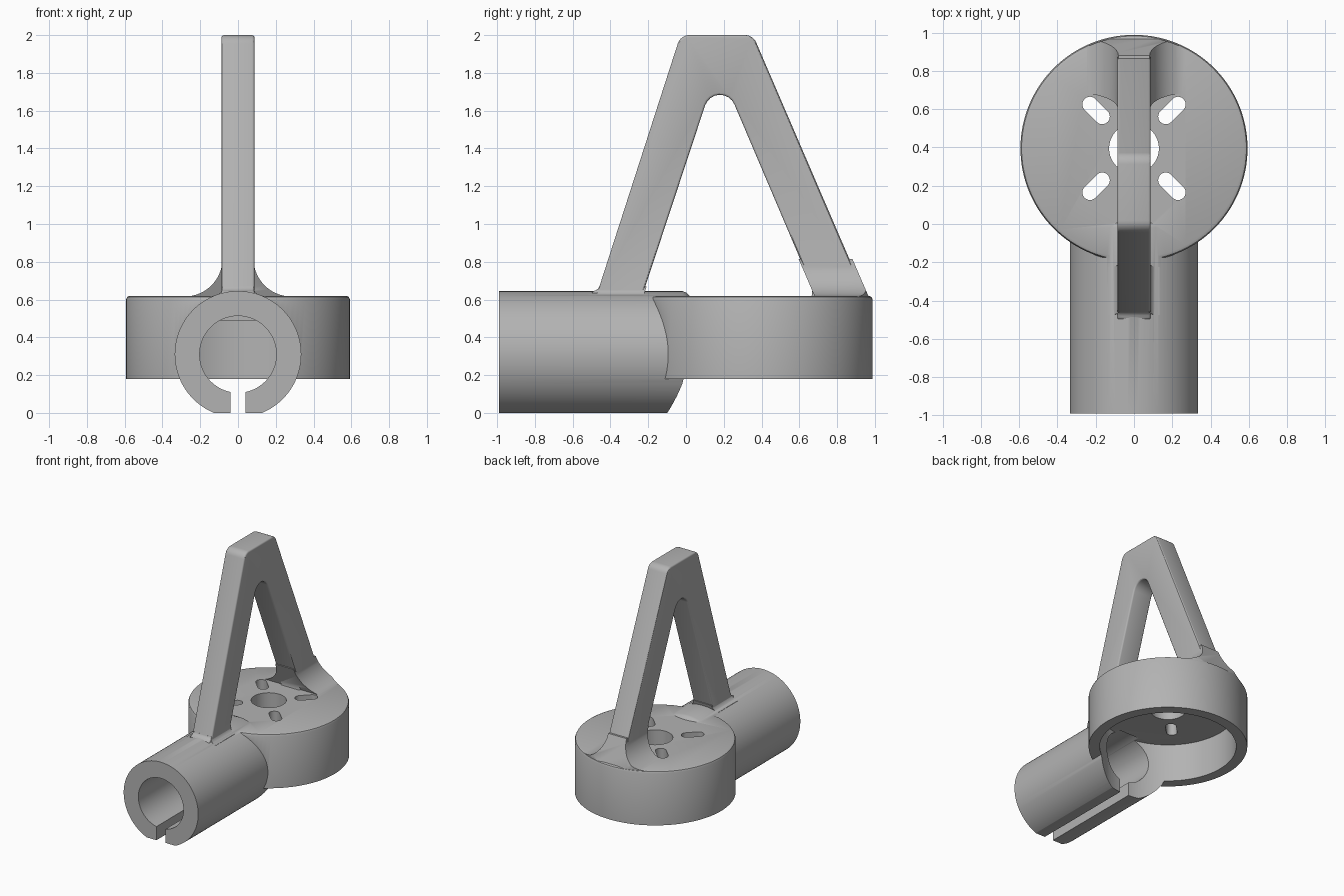
import bpy, bmesh
from math import sin, cos, pi, radians
from mathutils import Vector, Matrix

cube = bpy.data.objects.get("Cube")
if cube:
    bpy.data.objects.remove(cube, do_unlink=True)

CUP_Y, TUBE_Z, PLATE_Z = 0.395, 0.31, 0.62
LEG_HALF = 0.087

grey = bpy.data.materials.new("matte grey")
grey.use_nodes = True
grey.diffuse_color = (0.45, 0.45, 0.45, 1)
grey.node_tree.nodes["Principled BSDF"].inputs["Base Color"].default_value = grey.diffuse_color


def finish(name, bm):
    bmesh.ops.recalc_face_normals(bm, faces=bm.faces[:])
    mesh = bpy.data.meshes.new(name)
    bm.to_mesh(mesh)
    bm.free()
    mesh.materials.append(grey)
    ob = bpy.data.objects.new(name, mesh)
    bpy.context.collection.objects.link(ob)
    return ob


def loft(name, rings):
    """Capped skin through rings with equal point counts."""
    bm = bmesh.new()
    rows = [[bm.verts.new(p) for p in ring] for ring in rings]
    n = len(rows[0])
    for a, b in zip(rows, rows[1:]):
        for i in range(n):
            j = (i + 1) % n
            bm.faces.new((a[i], a[j], b[j], b[i]))
    bm.faces.new(rows[0])
    bm.faces.new(rows[-1])
    return finish(name, bm)


def turned(name, profile, centre, along_y=False, sides=128):
    """Solid of revolution from (radius, height) pairs, about z or y."""
    rings = []
    for r, h in profile:
        ring = []
        for i in range(sides):
            c, s = r * cos(2 * pi * i / sides), r * sin(2 * pi * i / sides)
            ring.append(Vector((c, h, s) if along_y else (c, s, h)) + Vector(centre))
        rings.append(ring)
    return loft(name, rings)


def box(name, lo, hi):
    return loft(name, [[(lo[0], lo[1], z), (hi[0], lo[1], z), (hi[0], hi[1], z), (lo[0], hi[1], z)]
                       for z in (lo[2], hi[2])])


def rounded(corners, steps=8):
    """Round each (y, z, radius) corner of a closed outline with an arc."""
    out = []
    for i, (y, z, r) in enumerate(corners):
        p = Vector((y, z))
        if r == 0:
            out.append(p)
            continue
        a = (Vector(corners[i - 1][:2]) - p).normalized()
        b = (Vector(corners[(i + 1) % len(corners)][:2]) - p).normalized()
        half = a.angle(b) / 2
        centre = p + (a + b).normalized() * r / sin(half)
        start = p + a * r / (sin(half) / cos(half)) - centre
        sweep = (pi - 2 * half) * (1 if a.x * b.y - a.y * b.x < 0 else -1)
        for k in range(steps + 1):
            out.append(centre + Matrix.Rotation(sweep * k / steps, 2) @ start)
    return out


def apply(ob, mod):
    with bpy.context.temp_override(object=ob, active_object=ob, selected_objects=[ob]):
        bpy.ops.object.modifier_apply(modifier=mod.name)


def boolean(ob, other, operation, keep=False):
    mod = ob.modifiers.new("bool", 'BOOLEAN')
    mod.operation, mod.object, mod.solver = operation, other, 'EXACT'
    apply(ob, mod)
    if not keep:
        bpy.data.objects.remove(other, do_unlink=True)


def leg_fillet(name, front, back, base, radius, steps=10):
    """Concave flare on both sides of a leg; front/back are (y, slope) lines."""
    half = []
    for k in range(steps + 1):
        t = pi / 2 * k / steps
        half.append((LEG_HALF - 0.005 + radius * (1 - sin(t)), base + radius * (1 - cos(t))))
    half = [(half[0][0], base - 0.05)] + half
    outline = half + [(-x, z) for x, z in reversed(half)]
    return loft(name, [[(x, y + m * (z - PLATE_Z), z) for x, z in outline] for y, m in (front, back)])


# Round cup with a softened top rim
bracket = turned("mount_bracket", [(0.593, 0.18), (0.593, 0.6), (0.587, 0.614), (0.573, PLATE_Z)],
                 (0, CUP_Y, 0))

# Horizontal clamp tube running into the cup
tube = turned("clamp_tube", [(0.335, -0.99), (0.335, -0.02), (0.328, 0), (0.308, 0.02)],
              (0, 0, TUBE_Z), along_y=True)
boolean(bracket, tube, 'UNION')

# Two-legged arch with rounded corners and soft edges
outline = rounded([(-0.5, 0.57, 0), (-0.5, 0.64, 0), (-0.463, 0.655, 0.04), (-0.029, 2, 0.065),
                   (0.355, 2, 0.065), (0.938, 0.645, 0.08), (0.97, 0.61, 0), (0.97, 0.57, 0),
                   (0.66, 0.57, 0), (0.67, 0.66, 0), (0.17, 1.836, 0.083), (-0.225, 0.64, 0),
                   (-0.225, 0.57, 0)])
arch = loft("arch_handle", [[(x, p.x, p.y) for p in outline] for x in (-LEG_HALF, LEG_HALF)])
bevel = arch.modifiers.new("soft edges", 'BEVEL')
bevel.width, bevel.segments, bevel.limit_method, bevel.angle_limit = 0.012, 3, 'ANGLE', radians(60)
apply(arch, bevel)
boolean(bracket, arch, 'UNION')

# Flared feet: broad on the cup, slight on the tube
rear = leg_fillet("rear_foot", (0.68, -0.43), (0.965, -0.43), PLATE_Z - 0.004, 0.2)
limit = turned("foot_limit", [(0.585, 0.4), (0.585, 1)], (0, CUP_Y, 0))
boolean(rear, limit, 'INTERSECT')
boolean(bracket, rear, 'UNION')
boolean(bracket, leg_fillet("front_foot", (-0.475, 0.32), (-0.225, 0.33), PLATE_Z, 0.05), 'UNION')

# Cup cavity, tube bore, clamp slit and flat underside
boolean(bracket, turned("cavity", [(0.51, -0.3), (0.51, 0.49)], (0, CUP_Y, 0)), 'DIFFERENCE')
boolean(bracket, turned("bore", [(0.203, -1.2), (0.203, -0.06)], (0, 0, TUBE_Z), True), 'DIFFERENCE')
boolean(bracket, box("slit", (-0.04, -1.2, -0.3), (0.04, 0.1, 0.25)), 'DIFFERENCE')
boolean(bracket, box("underside", (-1, -1.3, -0.5), (1, 1.3, 0)), 'DIFFERENCE')

# Centre hole and four diagonal slots through the plate
boolean(bracket, turned("centre_hole", [(0.13, 0.4), (0.13, 0.75)], (0, CUP_Y, 0), sides=64), 'DIFFERENCE')
for quarter in range(4):
    heading = pi / 4 + quarter * pi / 2
    ring = []
    for reach, turn in ((0.325, -pi / 2), (0.235, pi / 2)):
        for k in range(13):
            a = heading + turn + pi * k / 12
            ring.append((reach * cos(heading) + 0.04 * cos(a), CUP_Y + reach * sin(heading) + 0.04 * sin(a)))
    slot = loft("slot", [[(x, y, z) for x, y in ring] for z in (0.4, 0.7)])
    boolean(bracket, slot, 'DIFFERENCE')

# Smooth curves, sharp edges
bpy.ops.object.select_all(action='DESELECT')
bracket.select_set(True)
bpy.context.view_layer.objects.active = bracket
bpy.ops.object.shade_smooth_by_angle(angle=radians(30))
